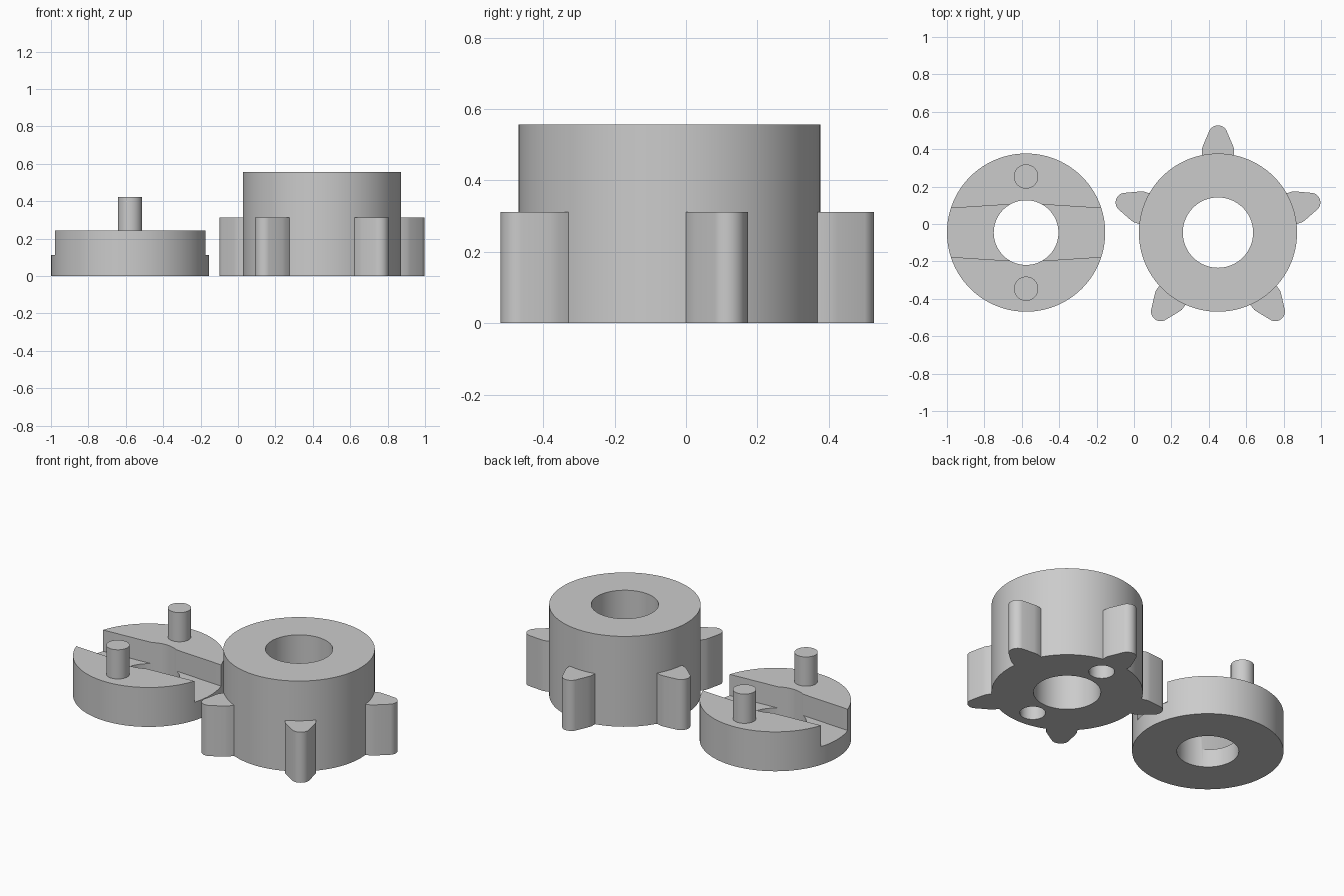
import bpy, bmesh, math
from math import sin, cos, pi, radians

default = bpy.data.objects.get("Cube")
if default:
    bpy.data.objects.remove(default, do_unlink=True)

grey = bpy.data.materials.new("plain grey")
grey.use_nodes = True
colour = (0.6, 0.6, 0.6, 1)
grey.diffuse_color = colour
grey.node_tree.nodes["Principled BSDF"].inputs["Base Color"].default_value = colour

RADIUS = 0.423
DISC = (-0.577, -0.046)
GEAR = (0.449, -0.046)
PIN_OFFSET = 0.3


def prism(name, outline, z0, z1, centre, angle=0):
    """Extrude a counter-clockwise outline from z0 to z1, turned about its centre."""
    bm = bmesh.new()
    c, s = cos(angle), sin(angle)
    verts = [bm.verts.new((centre[0] + x * c - y * s, centre[1] + x * s + y * c, z0))
             for x, y in outline]
    base = bm.faces.new(verts)
    top = bmesh.ops.extrude_face_region(bm, geom=[base])["geom"]
    bmesh.ops.translate(bm, vec=(0, 0, z1 - z0),
                        verts=[g for g in top if isinstance(g, bmesh.types.BMVert)])
    bmesh.ops.recalc_face_normals(bm, faces=bm.faces)
    mesh = bpy.data.meshes.new(name)
    bm.to_mesh(mesh)
    bm.free()
    mesh.materials.append(grey)
    obj = bpy.data.objects.new(name, mesh)
    bpy.context.collection.objects.link(obj)
    return obj


def circle(r, n=96):
    return [(r * cos(2 * pi * i / n), r * sin(2 * pi * i / n)) for i in range(n)]


def cut(target, cutter):
    """Subtract the cutter, then discard it."""
    cutter.hide_render = True
    mod = target.modifiers.new("cut", 'BOOLEAN')
    mod.operation = 'DIFFERENCE'
    mod.solver = 'EXACT'
    mod.object = cutter
    select(target)
    bpy.ops.object.modifier_apply(modifier=mod.name)
    bpy.data.objects.remove(cutter, do_unlink=True)


def select(obj):
    bpy.ops.object.select_all(action='DESELECT')
    obj.select_set(True)
    bpy.context.view_layer.objects.active = obj


def offset(centre, side):
    return (centre[0], centre[1] + side * PIN_OFFSET)


# Coupling disc: bored through, with a slot that widens towards the middle
disc = prism("coupling_disc", circle(RADIUS), 0, 0.243, DISC)
slot = [(-0.5, -0.124), (0, -0.156), (0.5, -0.124), (0.5, 0.124), (0, 0.156), (-0.5, 0.124)]
cut(disc, prism("slot_cutter", slot, 0.112, 0.4, DISC))
cut(disc, prism("disc_bore_cutter", circle(0.173), -0.1, 0.4, DISC))
parts = [disc]

# Drive pins on the disc
for label, side in (("front", -1), ("back", 1)):
    parts.append(prism(label + "_pin", circle(0.065, 48), 0.2, 0.423, offset(DISC, side)))

# Gear hub: bored through, with blind pin sockets underneath
hub = prism("gear_hub", circle(RADIUS), 0, 0.557, GEAR)
cut(hub, prism("hub_bore_cutter", circle(0.188), -0.1, 0.7, GEAR))
for side in (-1, 1):
    cut(hub, prism("socket_cutter", circle(0.072, 48), -0.1, 0.19, offset(GEAR, side)))
parts.append(hub)

# Gear teeth: straight root, tapered flanks and a round tip, pointing along +x
tip = [(0.521 + 0.052 * cos(a), 0.052 * sin(a))
       for a in (radians(d) for d in range(-60, 61, 10))]
flank = [(0.4, -0.087), (0.448, -0.086), (0.47, -0.078)]
tooth = flank + tip + [(x, -y) for x, y in reversed(flank)]
for i in range(5):
    parts.append(prism(f"gear_tooth_{i + 1}", tooth, 0, 0.312, GEAR, radians(90 + 72 * i)))

for part in parts:
    select(part)
    bpy.ops.object.shade_smooth_by_angle(angle=radians(35))
